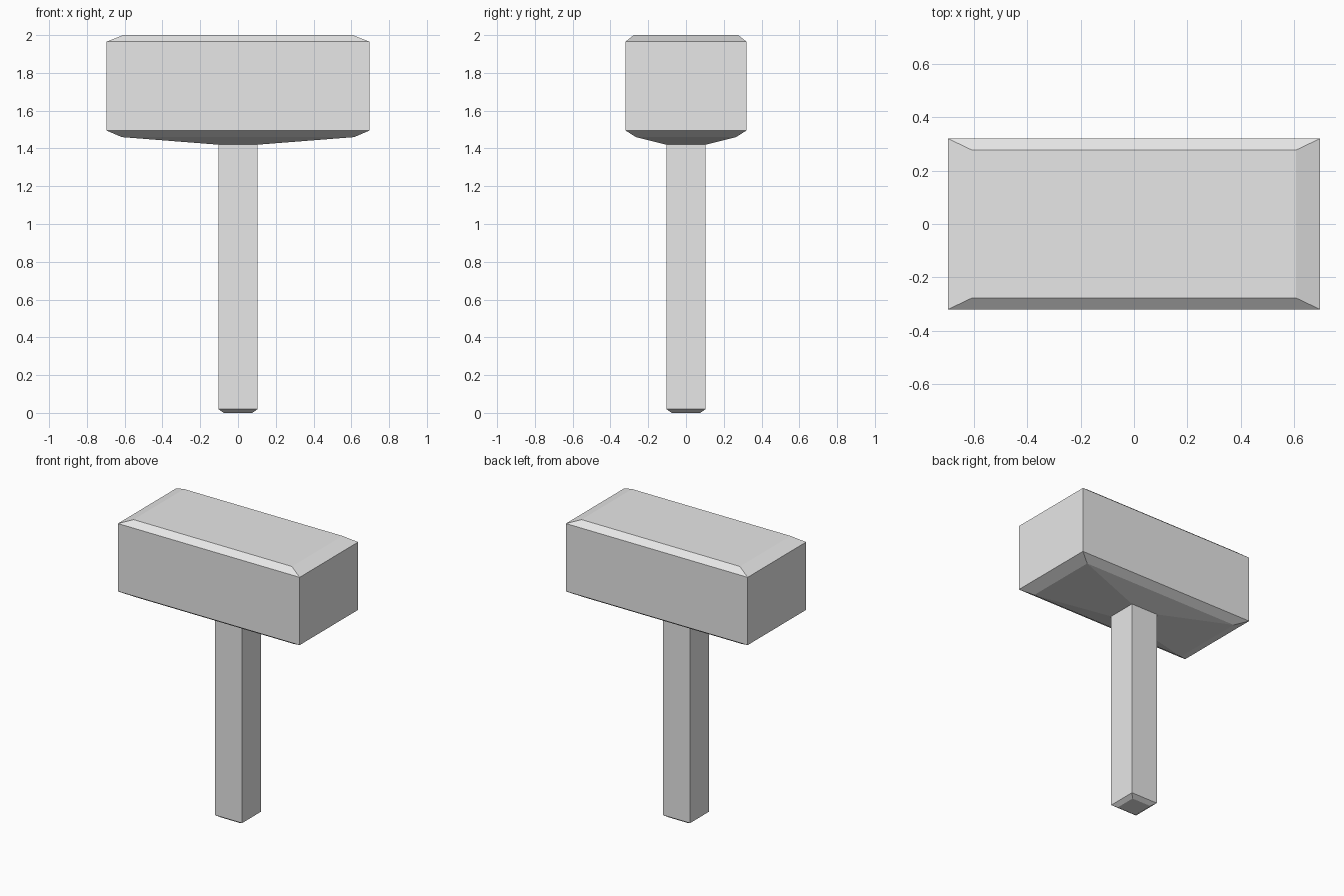
import bpy
import bmesh

cube = bpy.data.objects.get("Cube")
if cube:
    bpy.data.objects.remove(cube, do_unlink=True)

# One plain grey for the whole mallet
grey = bpy.data.materials.new("light_grey")
grey.use_nodes = True
colour = (0.8, 0.8, 0.8, 1)
grey.diffuse_color = colour
grey.node_tree.nodes["Principled BSDF"].inputs["Base Color"].default_value = colour


def loft(name, rings, cap_top=True):
    """Join stacked rectangles, each given as half width, half depth, height."""
    bm = bmesh.new()
    loops = []
    for hx, hy, z in rings:
        corners = ((-hx, -hy), (hx, -hy), (hx, hy), (-hx, hy))
        loops.append([bm.verts.new((x, y, z)) for x, y in corners])
    for low, high in zip(loops, loops[1:]):
        for i in range(4):
            j = (i + 1) % 4
            bm.faces.new((low[i], low[j], high[j], high[i]))
    bm.faces.new(loops[0][::-1])
    if cap_top:
        bm.faces.new(loops[-1])
    mesh = bpy.data.meshes.new(name)
    bm.to_mesh(mesh)
    bm.free()
    mesh.materials.append(grey)
    obj = bpy.data.objects.new(name, mesh)
    bpy.context.collection.objects.link(obj)
    return obj


# Square handle with a chamfered foot
grip = 0.104
loft("handle", [(0.075, 0.075, 0), (grip, grip, 0.02), (grip, grip, 1.43)])

# Block head: shallow tapered underside, straight sides, chamfered top
loft("head", [
    (grip, grip, 1.42),
    (0.615, 0.265, 1.46),
    (0.697, 0.32, 1.495),
    (0.697, 0.32, 1.965),
    (0.607, 0.277, 2.0),
])
